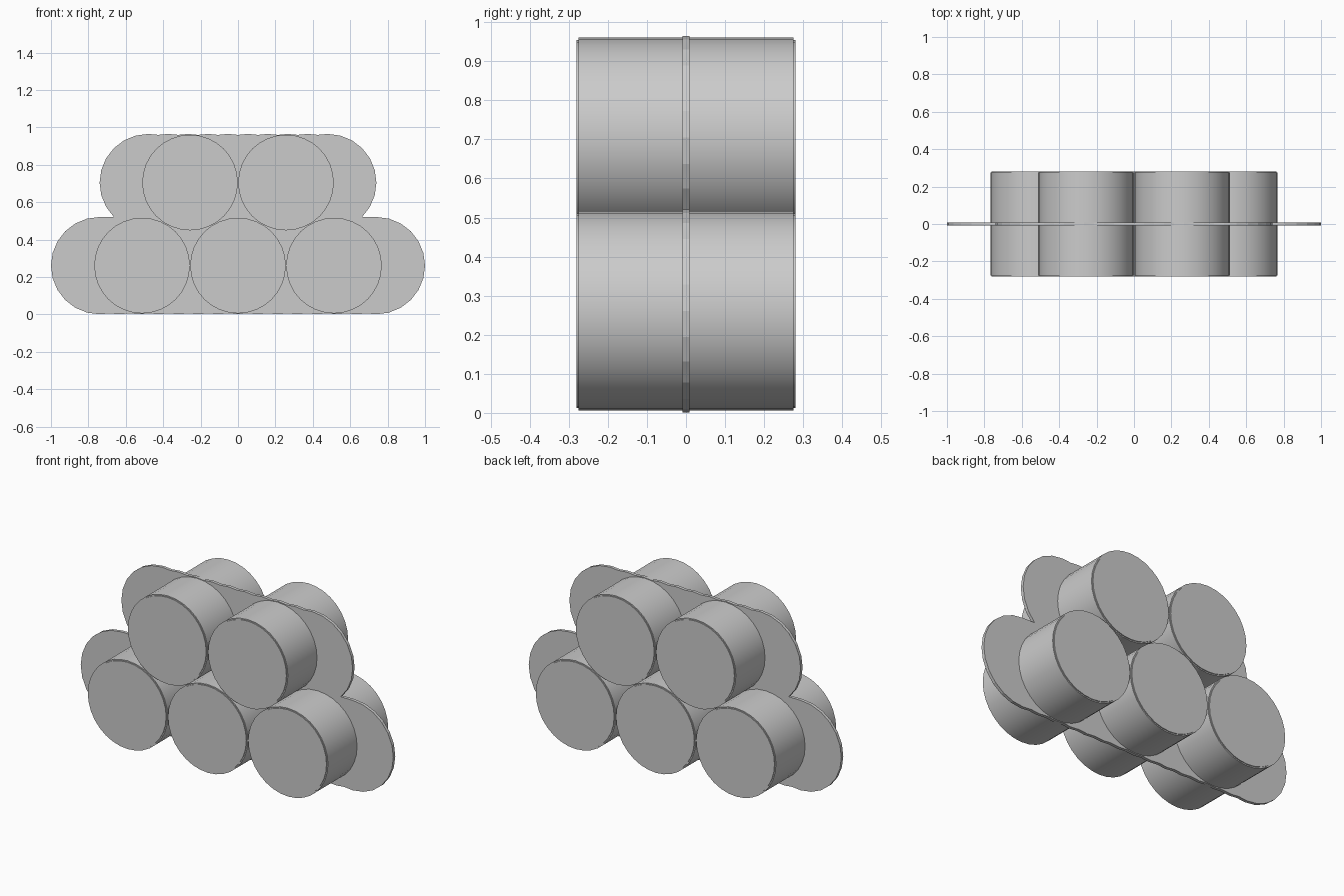
import bpy, bmesh
from math import sin, cos, pi, radians

cube = bpy.data.objects.get("Cube")
if cube:
    bpy.data.objects.remove(cube, do_unlink=True)

RADIUS, CAP_RADIUS, PLATE_RADIUS = 0.2555, 0.249, 0.26
SPACING = 0.513
LOW_Z, HIGH_Z = 0.261, 0.705

grey = bpy.data.materials.new("plain grey")
grey.use_nodes = True
grey.diffuse_color = (0.6, 0.6, 0.6, 1)
grey.node_tree.nodes["Principled BSDF"].inputs["Base Color"].default_value = (0.6, 0.6, 0.6, 1)


def add_object(name, bm, location=(0, 0, 0)):
    bmesh.ops.recalc_face_normals(bm, faces=bm.faces)
    mesh = bpy.data.meshes.new(name)
    bm.to_mesh(mesh)
    bm.free()
    mesh.materials.append(grey)
    obj = bpy.data.objects.new(name, mesh)
    obj.location = location
    bpy.context.collection.objects.link(obj)
    return obj


def add_drum(name, x, z, sides=32):
    """Round drum along y with a slightly smaller raised cap at each end."""
    half = [(RADIUS, 0.275), (CAP_RADIUS, 0.275), (CAP_RADIUS, 0.28)]
    profile = [(r, -y) for r, y in reversed(half)] + half
    bm = bmesh.new()
    rings = [[bm.verts.new((r * cos(2 * pi * i / sides), y, r * sin(2 * pi * i / sides)))
              for i in range(sides)] for r, y in profile]
    for a, b in zip(rings, rings[1:]):
        for i in range(sides):
            j = (i + 1) % sides
            bm.faces.new((a[i], a[j], b[j], b[i]))
    bm.faces.new(rings[0])
    bm.faces.new(rings[-1])
    obj = add_object(name, bm, (x, 0, z))
    bpy.ops.object.select_all(action="DESELECT")
    obj.select_set(True)
    bpy.context.view_layer.objects.active = obj
    bpy.ops.object.shade_smooth_by_angle(angle=radians(30))


def scallops(end_x, z, side, count):
    """Shallow wavy edge from the middle out to end_x."""
    return [(end_x * k / count, z + side * (PLATE_RADIUS - 0.005 * ((count - k) % 2)))
            for k in range(count)]


def arc(x, z, start, end, steps):
    angles = [radians(start + (end - start) * i / steps) for i in range(steps + 1)]
    return [(x + PLATE_RADIUS * cos(a), z + PLATE_RADIUS * sin(a)) for a in angles]


# Drums: three below, two above
for name, x in (("right", -SPACING), ("middle", 0), ("left", SPACING)):
    add_drum("lower_drum_" + name, x, LOW_Z)
for name, x in (("right", -SPACING / 2), ("left", SPACING / 2)):
    add_drum("upper_drum_" + name, x, HIGH_Z)

# Thin scalloped plate through the middle of the stack
outline = (scallops(0.74, LOW_Z, -1, 14) + arc(0.74, LOW_Z, -90, 90, 12)
           + arc(0.48, HIGH_Z, -45, 90, 9) + scallops(0.48, HIGH_Z, 1, 9)[::-1])
outline += [(-x, z) for x, z in reversed(outline) if x > 0]
bm = bmesh.new()
face = bm.faces.new([bm.verts.new((x, -0.009, z)) for x, z in outline])
extruded = bmesh.ops.extrude_face_region(bm, geom=[face])
moved = [v for v in extruded["geom"] if isinstance(v, bmesh.types.BMVert)]
bmesh.ops.translate(bm, verts=moved, vec=(0, 0.018, 0))
add_object("middle_plate", bm)
